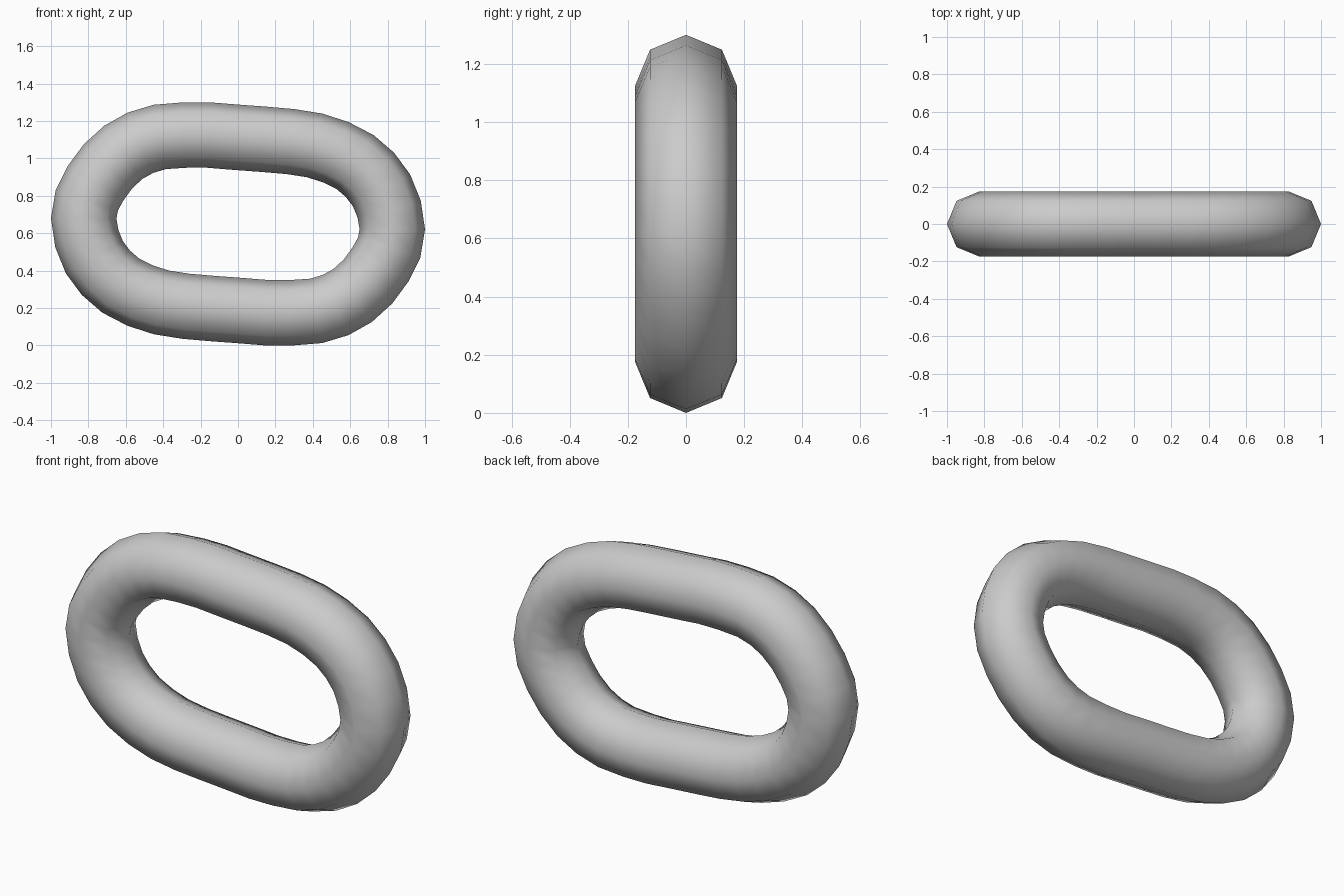
import bpy, bmesh, math
from mathutils import Vector

if "Cube" in bpy.data.objects:
    bpy.data.objects.remove(bpy.data.objects["Cube"])

R = 0.175      # tube radius
SIDES = 8      # octagonal cross-section
CZ = 0.65      # centre height

# Outer outline of half the link (x, z); the other half is its 180-degree turn
half = [(-1.0, .68), (-.975, .83), (-.91, .96), (-.825, 1.075), (-.715, 1.175),
        (-.59, 1.245), (-.45, 1.287), (-.29, 1.30), (-.15, 1.30), (.0, 1.288),
        (.15, 1.277), (.30, 1.264), (.45, 1.24), (.59, 1.195), (.725, 1.125),
        (.835, 1.03), (.92, .915), (.977, .775)]
outer = [Vector((x, 0, z)) for x, z in half]
outer += [Vector((-x, 0, 2 * CZ - z)) for x, z in half]
n = len(outer)

# Sweep the octagon round the outline, inset by the tube radius
bm = bmesh.new()
rings = []
for i, p in enumerate(outer):
    t = ((p - outer[i - 1]).normalized() + (outer[(i + 1) % n] - p).normalized()).normalized()
    out = Vector((-t.z, 0, t.x))
    c = p - out * R
    rings.append([bm.verts.new(c + out * (R * math.cos(a)) + Vector((0, R * math.sin(a), 0)))
                  for a in (2 * math.pi * k / SIDES for k in range(SIDES))])
for i in range(n):
    a, b = rings[i], rings[(i + 1) % n]
    for k in range(SIDES):
        m = (k + 1) % SIDES
        bm.faces.new((a[k], a[m], b[m], b[k])).smooth = True
bmesh.ops.recalc_face_normals(bm, faces=bm.faces)

# Chain link object
mesh = bpy.data.meshes.new("chain_link")
bm.to_mesh(mesh)
bm.free()
bpy.context.collection.objects.link(bpy.data.objects.new("chain_link", mesh))
